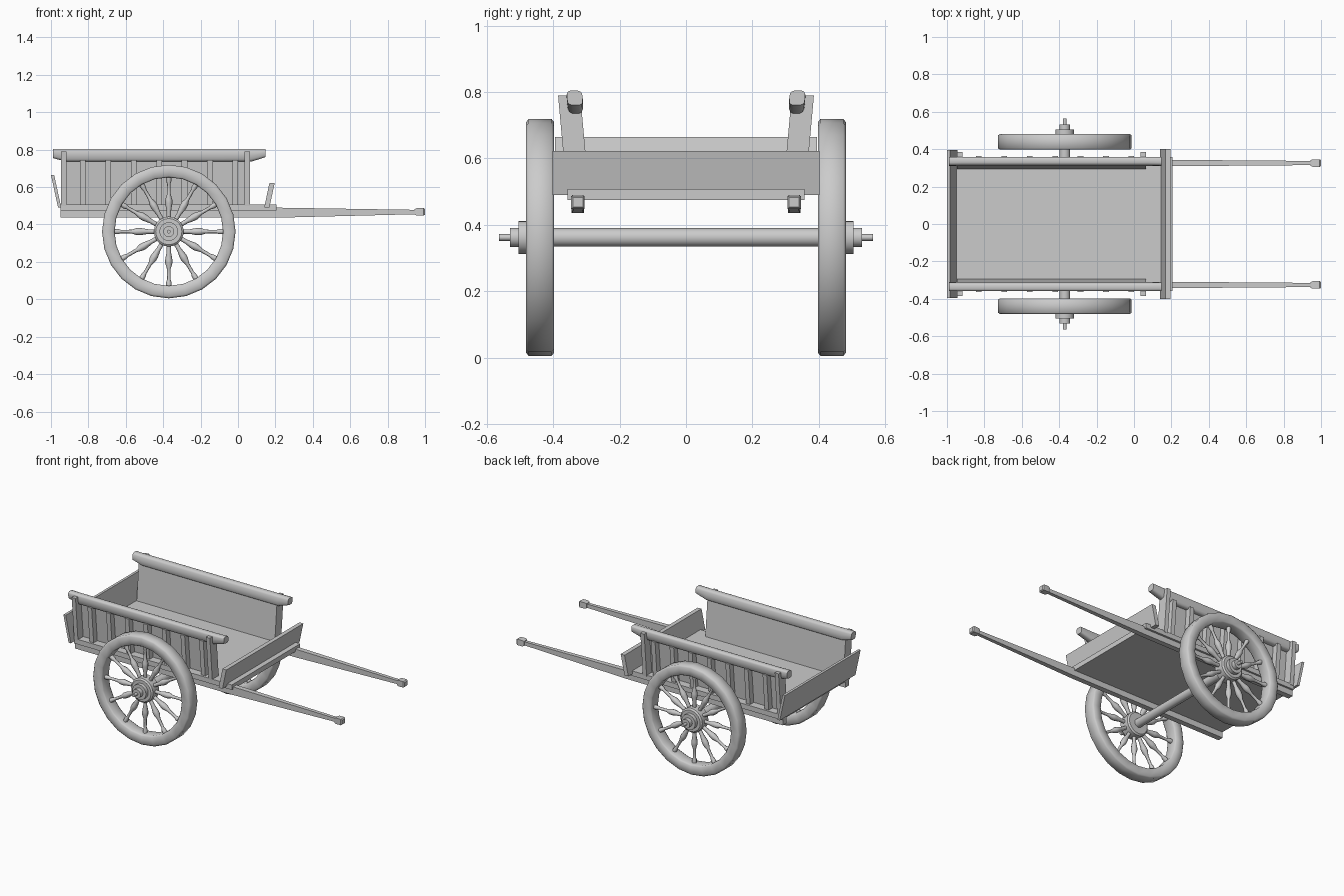
import bpy, bmesh
from math import sin, cos, pi, radians
from mathutils import Matrix, Vector

if "Cube" in bpy.data.objects:
    bpy.data.objects.remove(bpy.data.objects["Cube"], do_unlink=True)

grey = bpy.data.materials.new("plain grey")
grey.use_nodes = True
grey.diffuse_color = (0.6, 0.6, 0.6, 1)
grey.node_tree.nodes["Principled BSDF"].inputs["Base Color"].default_value = (0.6, 0.6, 0.6, 1)


def loft(name, ring_sets, closed=False, angle=35):
    """Skin one or more lists of point rings into a single object."""
    bm = bmesh.new()
    for rings in ring_sets:
        loops = [[bm.verts.new(p) for p in ring] for ring in rings]
        pairs = list(zip(loops, loops[1:]))
        if closed:
            pairs.append((loops[-1], loops[0]))
        else:
            bm.faces.new(loops[0])
            bm.faces.new(loops[-1])
        for a, b in pairs:
            for i in range(len(a)):
                j = (i + 1) % len(a)
                bm.faces.new((a[i], a[j], b[j], b[i]))
    bmesh.ops.recalc_face_normals(bm, faces=bm.faces)
    mesh = bpy.data.meshes.new(name)
    bm.to_mesh(mesh)
    bm.free()
    mesh.materials.append(grey)
    obj = bpy.data.objects.new(name, mesh)
    bpy.context.collection.objects.link(obj)
    bpy.ops.object.select_all(action='DESELECT')
    obj.select_set(True)
    bpy.context.view_layer.objects.active = obj
    bpy.ops.object.shade_smooth_by_angle(angle=radians(angle))
    return obj


def lathe(profile, sides, matrix):
    """Rings for (radius, distance) pairs turned around the local z axis."""
    return [[matrix @ Vector((r * cos(2 * pi * i / sides), r * sin(2 * pi * i / sides), d))
             for i in range(sides)] for r, d in profile]


def section(x, y0, y1, z0, z1):
    return [(x, y0, z0), (x, y1, z0), (x, y1, z1), (x, y0, z1)]


def slanted_board(x0, x1, lean, y0, y1, z0, z1):
    """Board whose top is shifted along x and y by lean."""
    lx, ly = lean
    return [[(x0, y0, z0), (x1, y0, z0), (x1, y1, z0), (x0, y1, z0)],
            [(x0 + lx, y0 + ly, z1), (x1 + lx, y0 + ly, z1),
             (x1 + lx, y1 + ly, z1), (x0 + lx, y1 + ly, z1)]]


# Bed floor and end boards
FLOOR = 0.508
loft("bed_floor", [[section(x, -0.357, 0.357, 0.475, FLOOR) for x in (-0.95, 0.205)]])
loft("head_board", [slanted_board(0.14, 0.168, (0.028, 0), -0.402, 0.402, 0.49, 0.622)])
loft("tail_board", [slanted_board(-0.962, -0.945, (-0.038, 0), -0.395, 0.395, 0.49, 0.665)])

WHEEL_X, WHEEL_Z = -0.37, 0.362
axle_matrix = Matrix.Translation((WHEEL_X, 0, WHEEL_Z)) @ Matrix.Rotation(pi / 2, 4, 'X')
loft("axle", [lathe([(0.028, -0.42), (0.028, 0.42)], 16, axle_matrix)])

SLOPE = 0.09


def side_board(s, x0, x1, y0, y1, z0, z1):
    """Upright that leans outward with the cart side."""
    off, rise = SLOPE * (z0 - FLOOR), SLOPE * (z1 - z0)
    return slanted_board(x0, x1, (0, s * rise), s * (y0 + off), s * (y1 + off), z0, z1)


for s, side in ((-1, "front"), (1, "back")):
    # Slatted side
    loft(side + "_side_panel", [side_board(s, -0.945, 0.05, 0.293, 0.305, 0.5, 0.785)])
    loft(side + "_corner_posts", [side_board(s, x - 0.014, x + 0.014, 0.293, 0.36, 0.5, 0.79)
                                  for x in (-0.932, 0.05)])
    loft(side + "_slats", [side_board(s, x - 0.015, x + 0.015, 0.303, 0.343, 0.505, 0.745)
                           for x in [-0.83 + 0.136 * i for i in range(7)]])

    # Rounded top rail with narrowed ends
    rail = []
    for x, bottom in ((-0.99, 0.755), (-0.92, 0.735), (0.07, 0.735), (0.148, 0.76)):
        top, ring = 0.805, []
        mid, half = (top + bottom) / 2, (top - bottom) / 2
        for i in range(14):
            a = 2 * pi * i / 14
            u, v = cos(a), sin(a)
            y = 0.024 * abs(u) ** 0.6 * (1 if u > 0 else -1)
            z = half * abs(v) ** 0.6 * (1 if v > 0 else -1)
            ring.append((x, s * (0.335 + y + SLOPE * z), mid + z))
        rail.append(ring)
    loft(side + "_top_rail", [rail], angle=50)

    # Tapering pull shaft and its end block
    y = s * 0.326
    loft(side + "_shaft", [[section(-0.95, y - 0.019, y + 0.019, 0.436, 0.485),
                            section(0.2, y - 0.017, y + 0.017, 0.436, 0.49),
                            section(0.96, y - 0.011, y + 0.011, 0.455, 0.478)]])
    loft(side + "_shaft_tip", [[section(0.945, y - 0.016, y + 0.016, 0.452, 0.482),
                                section(0.955, y - 0.02, y + 0.02, 0.448, 0.487),
                                section(0.993, y - 0.02, y + 0.02, 0.448, 0.487),
                                section(1.0, y - 0.015, y + 0.015, 0.453, 0.482)]])

    # Wheel: rim, turned spokes, stepped hub
    turn = Matrix.Translation((WHEEL_X, 0, WHEEL_Z)) @ Matrix.Rotation(-s * pi / 2, 4, 'X')
    rim = [(0.29, 0.408), (0.297, 0.397), (0.347, 0.397), (0.357, 0.405),
           (0.357, 0.474), (0.347, 0.482), (0.297, 0.482), (0.29, 0.472)]
    loft(side + "_wheel_rim", [lathe(rim, 24, turn)], closed=True, angle=60)

    spoke = [(0.012, 0.05), (0.012, 0.11), (0.019, 0.15), (0.019, 0.17),
             (0.01, 0.2), (0.009, 0.255), (0.014, 0.27), (0.014, 0.3)]
    place = Matrix.Translation((WHEEL_X, s * 0.44, WHEEL_Z))
    loft(side + "_wheel_spokes", [lathe(spoke, 8, place @ Matrix.Rotation(pi * i / 6, 4, 'Y'))
                                  for i in range(12)], angle=60)

    hub = [(0.07, 0.4), (0.08, 0.408), (0.08, 0.472), (0.07, 0.48), (0.05, 0.48),
           (0.05, 0.504), (0.029, 0.504), (0.029, 0.531), (0.01, 0.531), (0.01, 0.563)]
    loft(side + "_wheel_hub", [lathe(hub, 20, turn)])
